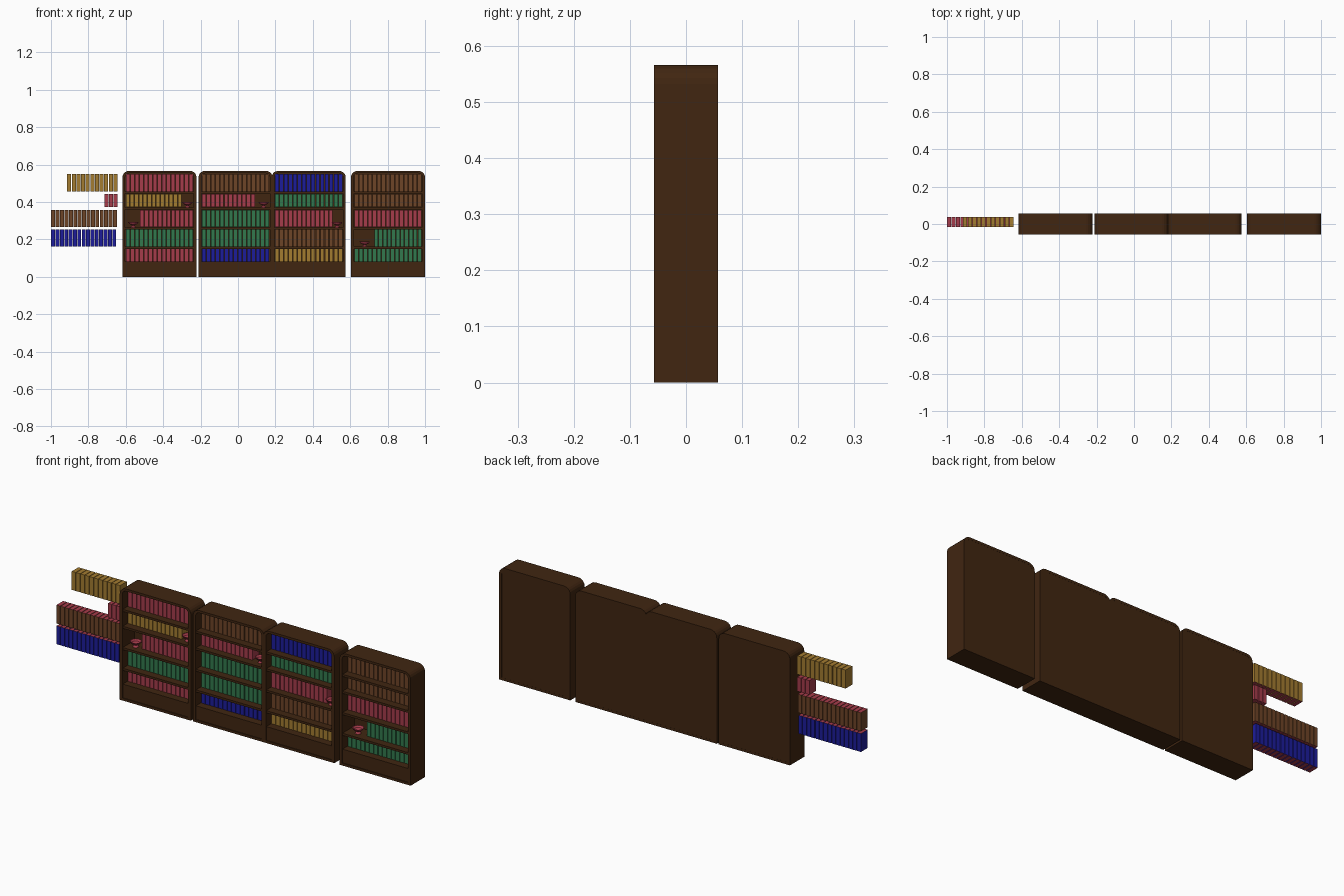
import bpy, bmesh, math

if "Cube" in bpy.data.objects:
    bpy.data.objects.remove(bpy.data.objects["Cube"])


def material(name, rgb):
    m = bpy.data.materials.new(name)
    m.diffuse_color = (*rgb, 1)
    m.use_nodes = True
    m.node_tree.nodes["Principled BSDF"].inputs["Base Color"].default_value = m.diffuse_color
    return m


MATS = {
    "wood": material("dark wood", (0.052, 0.019, 0.0055)),
    "red": material("red", (0.38, 0.045, 0.07)),
    "yellow": material("ochre yellow", (0.37, 0.20, 0.03)),
    "green": material("green", (0.032, 0.19, 0.075)),
    "blue": material("blue", (0.012, 0.012, 0.33)),
    "brown": material("leather brown", (0.155, 0.058, 0.02)),
}


def finish(name, bm, *mats):
    bmesh.ops.recalc_face_normals(bm, faces=bm.faces)
    me = bpy.data.meshes.new(name)
    bm.to_mesh(me)
    bm.free()
    ob = bpy.data.objects.new(name, me)
    bpy.context.collection.objects.link(ob)
    for m in mats:
        me.materials.append(MATS[m])
    return ob


def box(bm, x0, x1, y0, y1, z0, z1):
    verts = bmesh.ops.create_cube(bm, size=1)["verts"]
    for v in verts:
        v.co.x = x1 if v.co.x > 0 else x0
        v.co.y = y1 if v.co.y > 0 else y0
        v.co.z = z1 if v.co.z > 0 else z0


def outline(cx, half, z0, z1, r, n=5):
    """Rectangle with rounded top corners, as x/z points."""
    pts = [(cx - half, z0), (cx + half, z0)]
    for side, start in ((1, 0), (-1, 90)):
        for i in range(n + 1):
            a = math.radians(start + 90 * i / n)
            pts.append((cx + side * (half - r) + r * math.cos(a), z1 - r + r * math.sin(a)))
    return pts


HALF, HEIGHT, WALL = 0.198, 0.566, 0.015
FRONT, BACK = -0.057, 0.057
SHELVES = [0.457, 0.372, 0.265, 0.161, 0.081]      # shelf top heights, top row first
BOOK_H = [0.093, 0.071, 0.093, 0.092, 0.071]


def cabinet(name, cx):
    # hollow rounded frame: outer and inner outlines joined front and back
    bm = bmesh.new()
    outer = outline(cx, HALF, 0, HEIGHT, 0.034)
    inner = outline(cx, HALF - WALL, 0.012, HEIGHT - 0.012, 0.02)
    loops = [[bm.verts.new((x, y, z)) for x, z in pts]
             for pts, y in ((outer, FRONT), (outer, BACK), (inner, BACK), (inner, FRONT))]
    n = len(outer)
    for k in range(4):
        a, b = loops[k], loops[(k + 1) % 4]
        for i in range(n):
            j = (i + 1) % n
            bm.faces.new((a[i], a[j], b[j], b[i]))
    finish(name + "_frame", bm, "wood")
    # back panel
    bm = bmesh.new()
    pts = outline(cx, HALF - 0.005, 0.004, HEIGHT - 0.005, 0.03)
    face = bm.faces.new([bm.verts.new((x, 0.04, z)) for x, z in pts])
    ext = bmesh.ops.extrude_face_region(bm, geom=[face])["geom"]
    for v in ext:
        if isinstance(v, bmesh.types.BMVert):
            v.co.y = BACK - 0.0005
    finish(name + "_back_panel", bm, "wood")
    # shelves and plinth
    bm = bmesh.new()
    w = HALF - WALL + 0.003
    for z in SHELVES:
        box(bm, cx - w, cx + w, FRONT + 0.003, 0.042, z - 0.011, z)
    box(bm, cx - w, cx + w, FRONT + 0.004, 0.042, 0.004, SHELVES[-1] - 0.005)
    finish(name + "_shelves", bm, "wood")


def books(name, colour, x0, x1, row):
    """Row of upright books with red page edges on top and bottom."""
    bm = bmesh.new()
    count = max(1, round((x1 - x0) / 0.0238))
    pitch = (x1 - x0) / count
    z = SHELVES[row] + 0.0005
    for i in range(count):
        box(bm, x0 + i * pitch + 0.0015, x0 + (i + 1) * pitch - 0.0015,
            -0.016, 0.037, z, z + BOOK_H[row])
    bm.normal_update()
    for f in bm.faces:
        if f.normal.z < -0.5 or (f.normal.z > 0.5 and colour != "yellow"):
            f.material_index = 1
    finish(name, bm, colour, "red")


def bowl(name, x, row):
    """Small footed bowl, turned from a profile."""
    prof = [(0, 0), (0.014, 0), (0.012, 0.004), (0.007, 0.008), (0.009, 0.012), (0.022, 0.018),
            (0.028, 0.028), (0.025, 0.028), (0.018, 0.02), (0, 0.016)]
    bm = bmesh.new()
    vs = [bm.verts.new((r, 0, z)) for r, z in prof]
    es = [bm.edges.new(p) for p in zip(vs, vs[1:])]
    bmesh.ops.spin(bm, geom=vs + es, axis=(0, 0, 1), cent=(0, 0, 0),
                   angle=math.tau, steps=16, use_duplicate=False)
    bmesh.ops.remove_doubles(bm, verts=bm.verts, dist=1e-5)
    ob = finish(name, bm, "red")
    ob.location = (x, -0.012, SHELVES[row])


CENTRES = [-0.42, -0.013, 0.378, 0.802]
ROWS = [
    ["red", "yellow", "red", "green", "red"],
    ["brown", "red", "green", "green", "blue"],
    ["blue", "green", "red", "brown", "yellow"],
    ["brown", "brown", "red", "green", "green"],
]
# shorter rows: (cabinet, row) -> book start, book end, bowl centre (from cabinet centre)
SHORT = {
    (0, 1): (-0.181, 0.12, 0.15),
    (0, 2): (-0.105, 0.181, -0.14),
    (1, 1): (-0.181, 0.105, 0.15),
    (2, 2): (-0.181, 0.13, 0.152),
    (3, 3): (-0.075, 0.181, -0.125),
}
for c, cx in enumerate(CENTRES):
    cabinet(f"bookcase_{c + 1}", cx)
    for r, colour in enumerate(ROWS[c]):
        a, b, dish = SHORT.get((c, r), (-0.181, 0.181, None))
        books(f"books_{c + 1}_{r + 1}", colour, cx + a, cx + b, r)
        if dish is not None:
            bowl(f"bowl_{c + 1}", cx + dish, r)

# loose rows of books standing free on the left
books("loose_books_top", "yellow", -0.915, -0.643, 0)
books("loose_books_short", "red", -0.714, -0.643, 1)
books("loose_books_middle", "brown", -1.0, -0.646, 2)
books("loose_books_low", "blue", -1.0, -0.65, 3)
